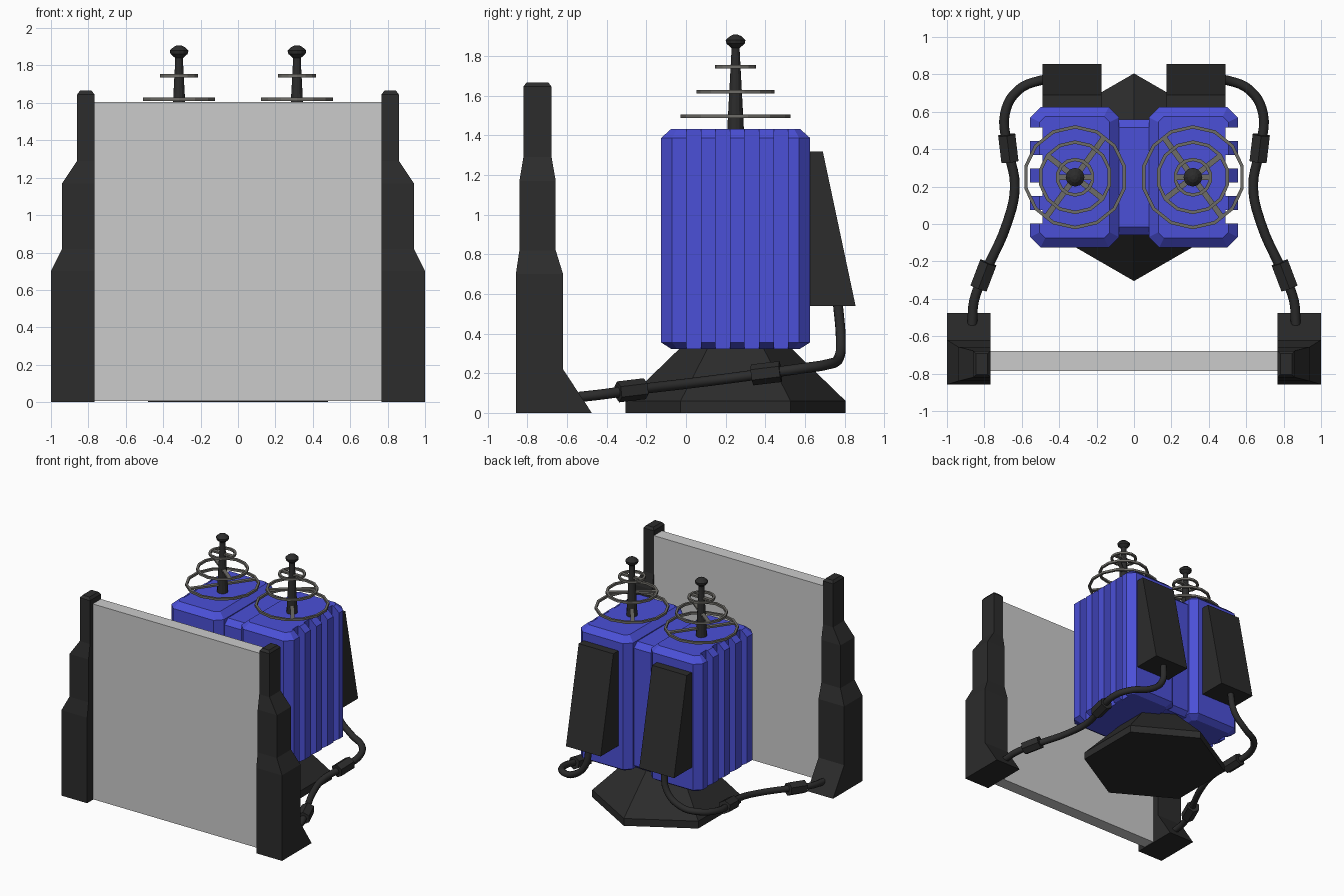
import bpy, bmesh, math
from mathutils import Vector, Matrix

if "Cube" in bpy.data.objects:
    bpy.data.objects.remove(bpy.data.objects["Cube"])


def material(name, r, g, b):
    m = bpy.data.materials.new(name)
    m.diffuse_color = (r, g, b, 1)
    m.use_nodes = True
    m.node_tree.nodes["Principled BSDF"].inputs["Base Color"].default_value = m.diffuse_color
    return m


BLACK = material("black", 0.025, 0.025, 0.025)
BLUE = material("blue", 0.07, 0.08, 0.68)
PANEL = material("light grey", 0.60, 0.60, 0.60)
METAL = material("warm grey metal", 0.155, 0.15, 0.135)


def finish(name, bm, mat, mirror=False):
    bmesh.ops.recalc_face_normals(bm, faces=bm.faces)
    me = bpy.data.meshes.new(name)
    bm.to_mesh(me)
    bm.free()
    me.materials.append(mat)
    ob = bpy.data.objects.new(name, me)
    bpy.context.collection.objects.link(ob)
    if mirror:
        mod = ob.modifiers.new("mirror", 'MIRROR')
        mod.use_mirror_merge = False
    return ob


def loft(bm, rings):
    """Skin a stack of equal-length point rings and cap both ends."""
    vs = [[bm.verts.new(p) for p in ring] for ring in rings]
    n = len(vs[0])
    for a, b in zip(vs, vs[1:]):
        for i in range(n):
            bm.faces.new((a[i], a[(i + 1) % n], b[(i + 1) % n], b[i]))
    bm.faces.new(vs[0][::-1])
    bm.faces.new(vs[-1])


def rect(x0, x1, y0, y1, z):
    return [(x0, y0, z), (x1, y0, z), (x1, y1, z), (x0, y1, z)]


def octagon(x0, x1, y0, y1, z, c):
    return [(x0 + c, y0, z), (x1 - c, y0, z), (x1, y0 + c, z), (x1, y1 - c, z),
            (x1 - c, y1, z), (x0 + c, y1, z), (x0, y1 - c, z), (x0, y0 + c, z)]


def circle(cx, cy, z, r, n, turn=0.0):
    return [(cx + r * math.cos(turn + math.tau * i / n),
             cy + r * math.sin(turn + math.tau * i / n), z) for i in range(n)]


# front panel
bm = bmesh.new()
loft(bm, [rect(-0.78, 0.78, -0.785, -0.68, z) for z in (0.005, 1.605)])
finish("front_panel", bm, PANEL)

# stepped side posts with a sloping foot behind
bm = bmesh.new()
loft(bm, [rect(0.767, x1, y0, y1, z) for z, x1, y0, y1 in (
    (0, 1.0, -0.858, -0.475), (0.22, 1.0, -0.858, -0.62), (0.70, 1.0, -0.858, -0.62),
    (0.82, 0.94, -0.84, -0.657), (1.17, 0.94, -0.84, -0.657),
    (1.29, 0.86, -0.82, -0.678), (1.645, 0.86, -0.82, -0.678))]
     + [rect(0.782, 0.845, -0.805, -0.693, 1.665)])
finish("side_posts", bm, BLACK, True)

# hexagonal base
bm = bmesh.new()
loft(bm, [circle(0, 0.25, z, r, 6, math.pi / 2)
          for z, r in ((0, 0.555), (0.06, 0.555), (0.38, 0.225))])
finish("base", bm, BLACK)

# chamfered tanks with fins cut into the outer sides
bm = bmesh.new()
X0, X1, Y0, Y1, C = 0.08, 0.555, -0.125, 0.625, 0.055
loft(bm, [octagon(X0 + d, X1 - d, Y0 + d, Y1 - d, z, C - d / 2)
          for z, d in ((0.323, 0.05), (0.355, 0), (1.387, 0), (1.432, 0.05))])
tanks = finish("tanks", bm, BLUE)
bm = bmesh.new()
for i in range(4):
    y = 0.003 + 0.1465 * i
    loft(bm, [rect(0.49, 0.7, y, y + 0.073, z) for z in (0.2, 1.6)])
cutter = finish("fin_cutter", bm, BLUE)
cutter.hide_render = True
cutter.hide_viewport = True
cut = tanks.modifiers.new("fins", 'BOOLEAN')
cut.operation, cut.object, cut.solver = 'DIFFERENCE', cutter, 'EXACT'
tanks.modifiers.new("mirror", 'MIRROR').use_mirror_merge = False

# block joining the tanks
bm = bmesh.new()
loft(bm, [rect(-0.1, 0.1, -0.06 + d, 0.56 - d, z)
          for z, d in ((0.345, 0.04), (0.38, 0), (1.34, 0), (1.38, 0.045))])
finish("centre_block", bm, BLUE)

# wedge boxes on the back
bm = bmesh.new()
loft(bm, [rect(0.175, 0.49, 0.6, y, z) for z, y in ((0.54, 0.855), (1.318, 0.69))])
finish("back_boxes", bm, BLACK, True)

# antenna masts with knobs
AX, AY = 0.315, 0.25
bm = bmesh.new()
loft(bm, [circle(AX, AY, z, r, 12) for z, r in (
    (1.41, 0.043), (1.82, 0.021), (1.84, 0.021), (1.862, 0.046),
    (1.88, 0.05), (1.9, 0.028), (1.907, 0.012))])
finish("antenna_masts", bm, BLACK, True)

# antenna rings, each with one crossbar
bm = bmesh.new()
N, H = 14, 0.009
for z, r, angle in ((1.495, 0.278, 126), (1.62, 0.197, 38), (1.745, 0.104, 0)):
    loops = [circle(AX, AY, z + h, q, N, math.pi / 2)
             for q, h in ((r, -H), (r, H), (r - 0.018, H), (r - 0.018, -H))]
    vs = [[bm.verts.new(p) for p in ring] for ring in loops]
    for k in range(4):
        a, b = vs[k], vs[(k + 1) % 4]
        for i in range(N):
            j = (i + 1) % N
            bm.faces.new((a[i], a[j], b[j], b[i]))
    bmesh.ops.create_cube(bm, size=1, matrix=Matrix.Translation((AX, AY, z))
                          @ Matrix.Rotation(math.radians(angle), 4, 'Z')
                          @ Matrix.Diagonal((2 * r - 0.02, 0.03, 0.014, 1)))
finish("antenna_rings", bm, METAL, True)

# cables from the back boxes to the post feet
path = [(0.34, 0.765, 0.56), (0.37, 0.78, 0.38), (0.49, 0.77, 0.275), (0.62, 0.715, 0.245),
        (0.69, 0.59, 0.225), (0.675, 0.41, 0.2), (0.637, 0.2, 0.172), (0.68, 0.0, 0.147),
        (0.80, -0.27, 0.115), (0.855, -0.41, 0.095), (0.865, -0.54, 0.08)]
cu = bpy.data.curves.new("cables", 'CURVE')
cu.dimensions = '3D'
cu.bevel_depth, cu.bevel_resolution, cu.resolution_u = 0.026, 2, 5
cu.use_fill_caps = True
for s in (1, -1):
    sp = cu.splines.new('BEZIER')
    sp.bezier_points.add(len(path) - 1)
    for bp, (x, y, z) in zip(sp.bezier_points, path):
        bp.co = (s * x, y, z)
        bp.handle_left_type = bp.handle_right_type = 'AUTO'
cu.materials.append(BLACK)
bpy.context.collection.objects.link(bpy.data.objects.new("cables", cu))

# cable connectors
bm = bmesh.new()
for pos, direction in (((0.672, 0.405, 0.2), (0.12, 1, 0.12)),
                       ((0.805, -0.275, 0.114), (-0.38, 1, 0.12))):
    turn = Vector(direction).to_track_quat('Z', 'Y').to_matrix().to_4x4()
    bmesh.ops.create_cone(bm, cap_ends=True, segments=6, radius1=0.053, radius2=0.053,
                          depth=0.145, matrix=Matrix.Translation(pos) @ turn)
finish("cable_connectors", bm, BLACK, True)
